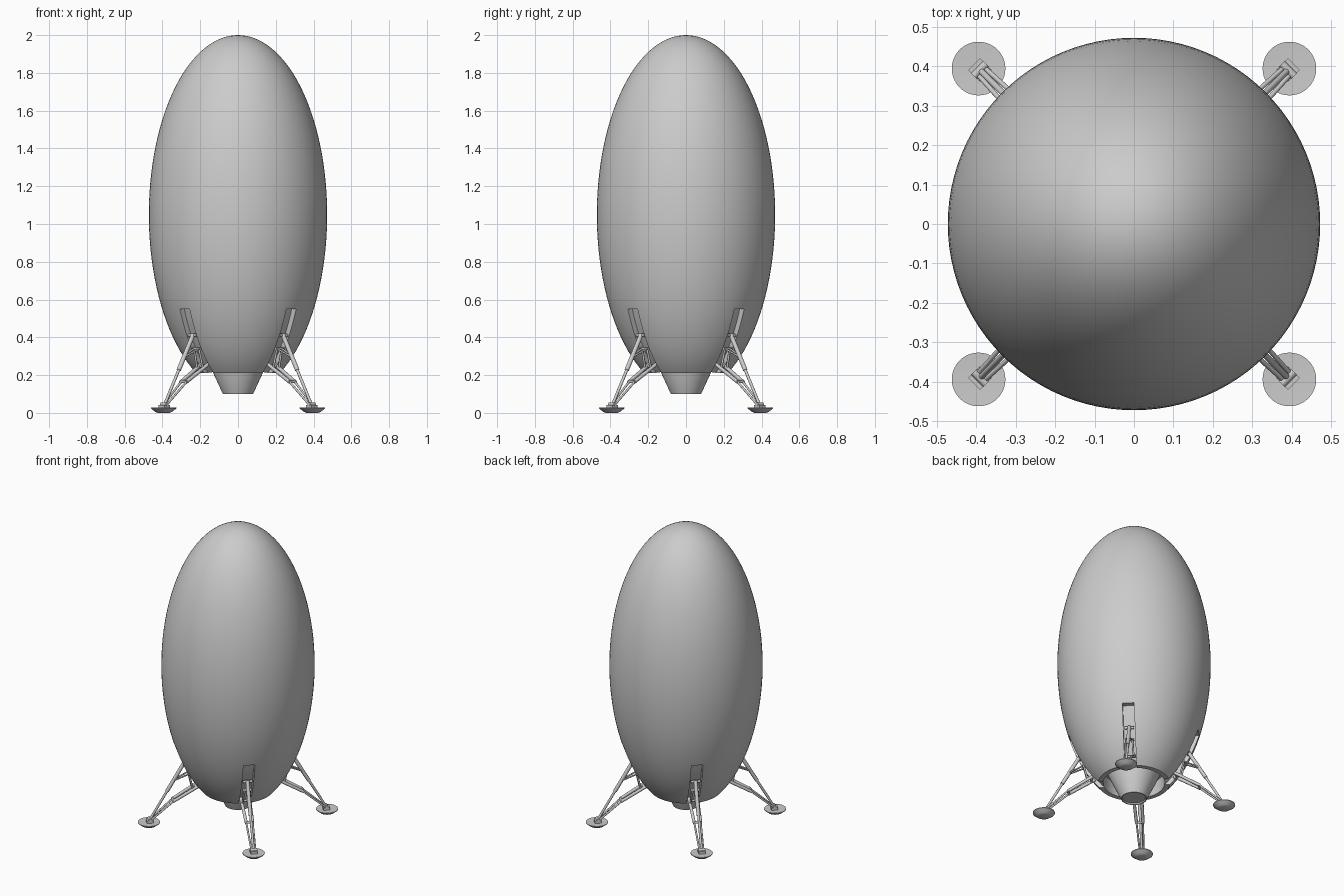
import bpy, bmesh, math
from mathutils import Vector, Matrix

if "Cube" in bpy.data.objects:
    bpy.data.objects.remove(bpy.data.objects["Cube"])

def material(name, v):
    m = bpy.data.materials.new(name)
    m.diffuse_color = (v, v, v, 1)
    m.use_nodes = True
    m.node_tree.nodes["Principled BSDF"].inputs["Base Color"].default_value = m.diffuse_color
    return m

GREY = material("light grey", 0.6)

def finish(name, bm, smooth=True):
    bmesh.ops.recalc_face_normals(bm, faces=bm.faces[:])
    me = bpy.data.meshes.new(name)
    bm.to_mesh(me)
    bm.free()
    ob = bpy.data.objects.new(name, me)
    bpy.context.collection.objects.link(ob)
    me.materials.append(GREY)
    if smooth:
        shade(ob)
    return ob

def shade(ob):
    bpy.ops.object.select_all(action='DESELECT')
    ob.select_set(True)
    bpy.context.view_layer.objects.active = ob
    bpy.ops.object.shade_smooth_by_angle(angle=math.radians(32))

def lathe(bm, profile, n, centre=(0, 0)):
    """Revolve (r, z) points; points with r = 0 become poles."""
    rings = []
    for r, z in profile:
        k = 1 if r == 0 else n
        rings.append([bm.verts.new((centre[0] + r * math.cos(2 * math.pi * i / n),
                                    centre[1] + r * math.sin(2 * math.pi * i / n), z))
                      for i in range(k)])
    for a, b in zip(rings, rings[1:]):
        for i in range(n):
            j = (i + 1) % n
            q = [a[i % len(a)], a[j % len(a)], b[j % len(b)], b[i % len(b)]]
            bm.faces.new(list(dict.fromkeys(q)))

def rod(bm, a, b, r, n=12):
    a, b = Vector(a), Vector(b)
    d = b - a
    m = Matrix.Translation((a + b) / 2) @ d.to_track_quat('Z', 'Y').to_matrix().to_4x4()
    bmesh.ops.create_cone(bm, cap_ends=True, segments=n, radius1=r, radius2=r,
                          depth=d.length, matrix=m)

def box(bm, c, s):
    bmesh.ops.create_cube(bm, size=1, matrix=Matrix.Translation(c) @ Matrix.Diagonal((*s, 1)))

def hull_r(z):
    return 0.472 * math.sqrt(max(0, 1 - ((z - 1.05) / 0.95) ** 2))

# Egg-shaped hull with a hollow engine bay underneath
z0 = 0.21
t0 = math.asin((z0 - 1.05) / 0.95)
prof = [(0, 0.30), (0.185, 0.30), (0.190, z0)]
for i in range(48):
    t = t0 + (math.pi / 2 - t0) * i / 48
    prof.append((0.472 * math.cos(t), 1.05 + 0.95 * math.sin(t)))
prof.append((0, 2.0))
bm = bmesh.new()
lathe(bm, prof, 96)
hull = finish("hull", bm, False)

# Leg bays: curved slots cut into the hull on the diagonals
bm = bmesh.new()
for k in range(4):
    rot = Matrix.Rotation(math.radians(45 + 90 * k), 3, 'Z')
    prev = None
    for i in range(11):
        z = 0.19 + 0.36 * i / 10
        r = hull_r(z)
        ring = [bm.verts.new(rot @ Vector(p)) for p in
                ((r - 0.035, -0.036, z), (r + 0.05, -0.036, z),
                 (r + 0.05, 0.036, z), (r - 0.035, 0.036, z))]
        if prev:
            for a in range(4):
                b = (a + 1) % 4
                bm.faces.new((prev[a], prev[b], ring[b], ring[a]))
        else:
            bm.faces.new(ring)
        prev = ring
    bm.faces.new(prev)
cutter = finish("leg_bay_cutter", bm, False)
cutter.hide_render = True
mod = hull.modifiers.new("leg bays", 'BOOLEAN')
mod.operation, mod.solver, mod.object = 'DIFFERENCE', 'EXACT', cutter
bpy.context.view_layer.objects.active = hull
bpy.ops.object.modifier_apply(modifier=mod.name)
bpy.data.objects.remove(cutter)
shade(hull)

# Engine nozzle
bm = bmesh.new()
lathe(bm, [(0, 0.299), (0.163, 0.299), (0.163, 0.28), (0.08, 0.10), (0.074, 0.10),
           (0.07, 0.108), (0, 0.108)], 64)
finish("nozzle", bm)

# Landing legs, modelled along +x then turned onto each diagonal
for k, label in enumerate(("back_right", "back_left", "front_left", "front_right")):
    turn = Matrix.Rotation(math.radians(45 + 90 * k), 4, 'Z')

    bm = bmesh.new()
    top, foot = Vector((0.335, 0, 0.415)), Vector((0.552, 0, 0.04))
    mid = top.lerp(foot, 0.5)
    rod(bm, top, mid, 0.012)                                  # shock absorber sleeve
    rod(bm, mid, foot, 0.008)                                 # shock absorber piston
    rod(bm, (0.335, -0.03, 0.41), (0.335, 0.03, 0.41), 0.009)   # top hinge pin
    for s in (-1, 1):
        knee = (0.405, 0.02 * s, 0.165)
        rod(bm, (0.55, 0.012 * s, 0.04), knee, 0.006)         # lower struts
        rod(bm, knee, (0.245, 0.026 * s, 0.26), 0.010)        # thick hinge arms
        rod(bm, (0.31, 0.018 * s, 0.34), (0.285, 0.022 * s, 0.235), 0.006)
        rod(bm, (0.31, 0.018 * s, 0.34), (0.40, 0.008 * s, 0.30), 0.005)
    for x, z in ((0.405, 0.165), (0.265, 0.248), (0.31, 0.34)):
        rod(bm, (x, -0.028, z), (x, 0.028, z), 0.008)         # cross pins
    bm.transform(turn)
    finish(label + "_leg", bm)

    bm = bmesh.new()
    lathe(bm, [(0, 0), (0.032, 0), (0.045, 0.006), (0.068, 0.024), (0.068, 0.028),
               (0.03, 0.026), (0, 0.026)], 40, (0.557, 0))
    box(bm, (0.552, 0, 0.034), (0.042, 0.042, 0.018))         # ankle block
    rod(bm, (0.552, -0.022, 0.045), (0.552, 0.022, 0.045), 0.010)
    bm.transform(turn)
    finish(label + "_foot_pad", bm)
